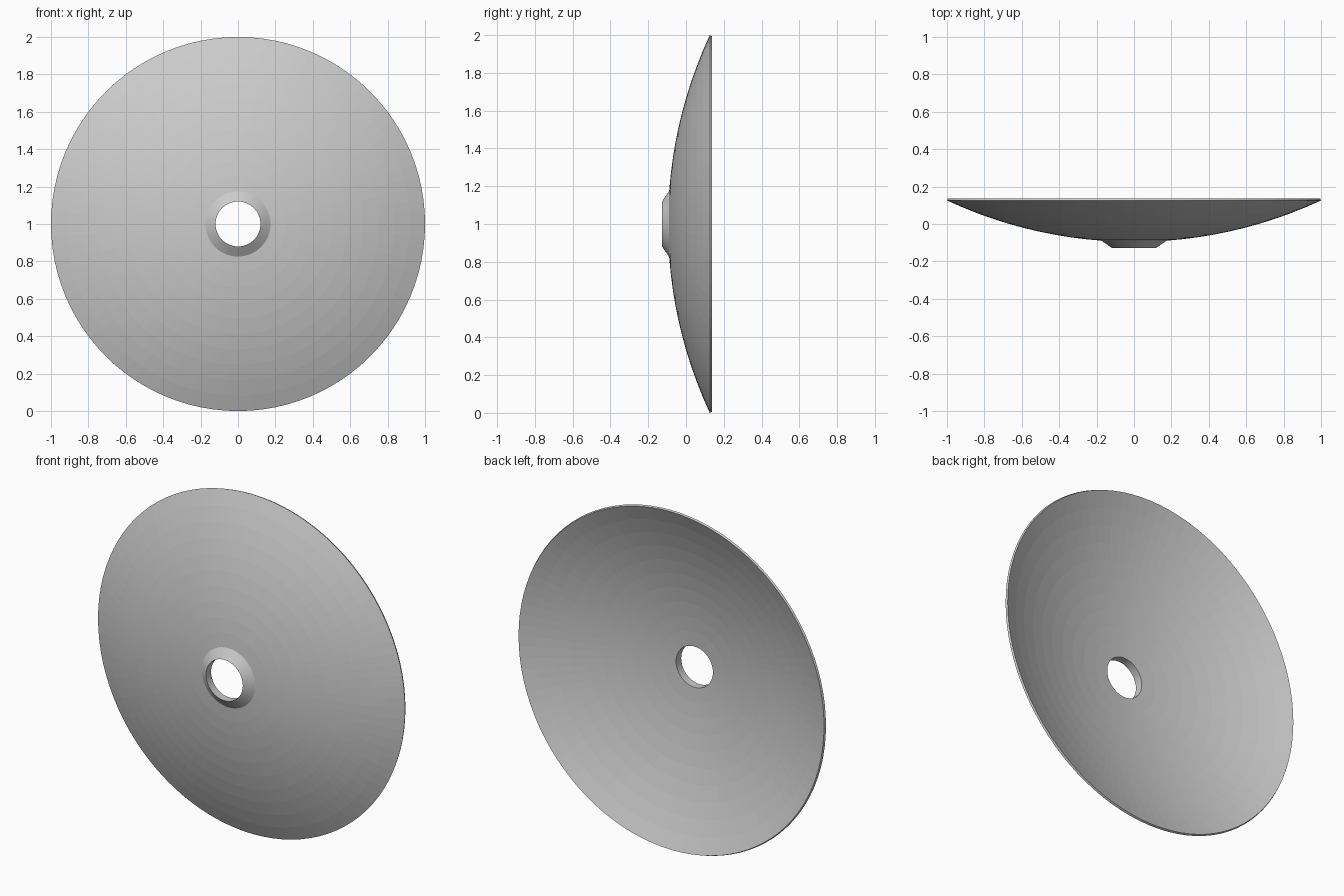
import bpy, bmesh, math
from mathutils import Matrix, Vector

if "Cube" in bpy.data.objects:
    bpy.data.objects.remove(bpy.data.objects["Cube"])

SEGMENTS = 96
RINGS = 10
RADIUS = 2.37          # curvature of the dish
FRONT, BACK = -0.0955, -0.082   # apex of outer and inner skins


def skin(apex, r):
    return apex + RADIUS - math.sqrt(RADIUS * RADIUS - r * r)


def lathe(name, profile):
    """Spin a closed (radius, y) profile around the y axis at z = 1."""
    bm = bmesh.new()
    loops = []
    for i in range(SEGMENTS):
        a = 2 * math.pi * i / SEGMENTS
        loops.append([bm.verts.new((r * math.cos(a), y, 1 + r * math.sin(a)))
                      for r, y in profile])
    n = len(profile)
    for i in range(SEGMENTS):
        p, q = loops[i], loops[(i + 1) % SEGMENTS]
        for j in range(n):
            k = (j + 1) % n
            bm.faces.new((p[j], p[k], q[k], q[j]))
    bmesh.ops.recalc_face_normals(bm, faces=bm.faces)
    mesh = bpy.data.meshes.new(name)
    bm.to_mesh(mesh)
    bm.free()
    obj = bpy.data.objects.new(name, mesh)
    bpy.context.collection.objects.link(obj)
    return obj


# Curved dish with raised conical collar around the centre hole
HOLE, COLLAR, RIM = 0.12, 0.174, 0.995
outer_r = [COLLAR + (1 - COLLAR) * i / RINGS for i in range(RINGS + 1)]
inner_r = [RIM + (HOLE - RIM) * i / RINGS for i in range(RINGS + 1)]
profile = [(HOLE, -0.127)]
profile += [(r, skin(FRONT, r)) for r in outer_r]
profile += [(r, skin(BACK, r)) for r in inner_r]
lathe("dish", profile)
